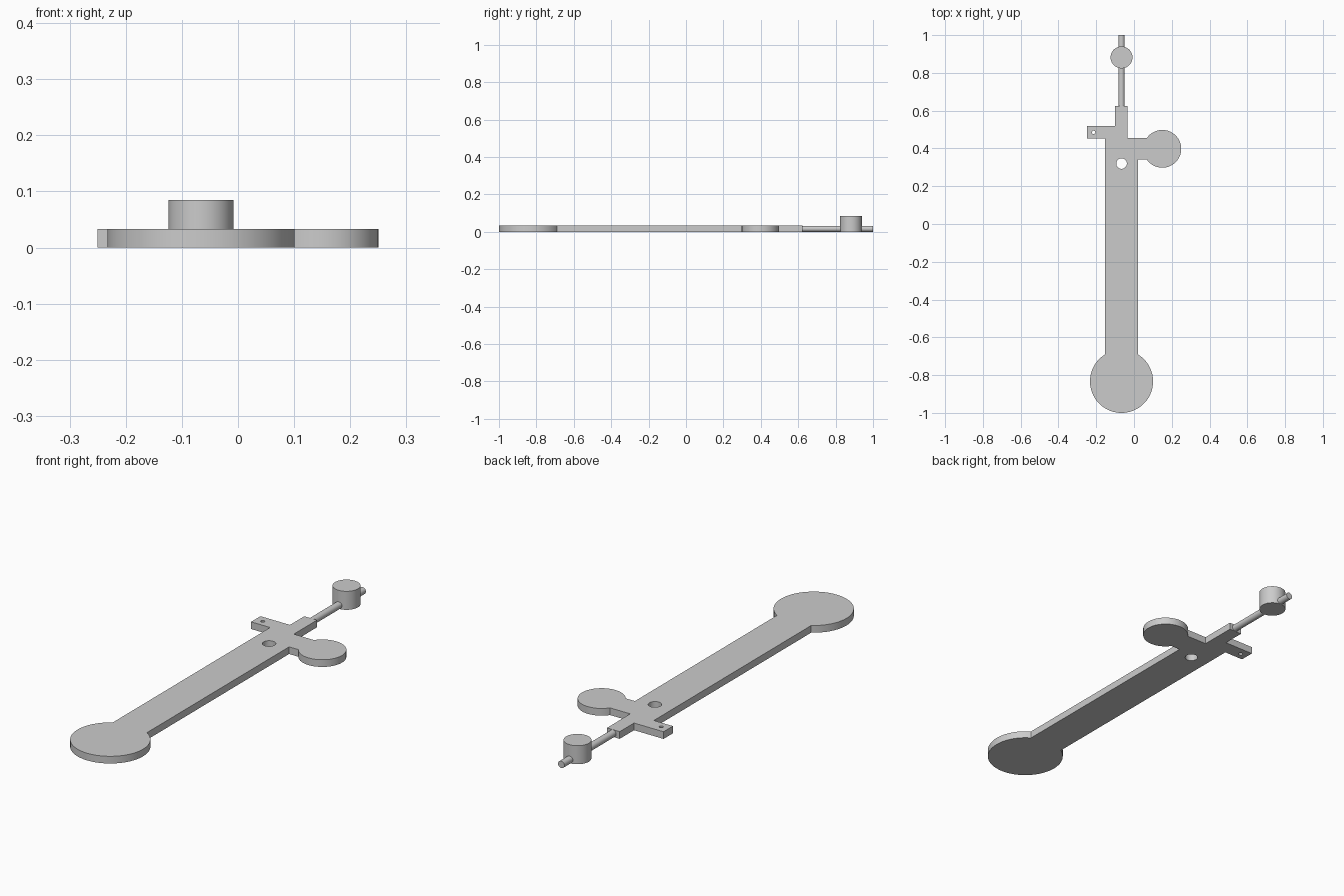
import bpy, bmesh
from math import sin, cos, asin, pi
from mathutils import Vector, Matrix

cube = bpy.data.objects.get("Cube")
if cube:
    bpy.data.objects.remove(cube, do_unlink=True)

grey = bpy.data.materials.new("light grey")
grey.use_nodes = True
grey.diffuse_color = (0.6, 0.6, 0.6, 1)
grey.node_tree.nodes["Principled BSDF"].inputs["Base Color"].default_value = (0.6, 0.6, 0.6, 1)

AXIS = -0.066      # x of the long centre line
THICK = 0.033      # plate thickness


def arc(cx, cy, r, start, end, n=64):
    """Points along an arc, counter-clockwise."""
    return [(cx + r * cos(start + (end - start) * i / n),
             cy + r * sin(start + (end - start) * i / n)) for i in range(n + 1)]


def finish(obj):
    obj.data.materials.clear()
    obj.data.materials.append(grey)
    bpy.ops.object.select_all(action='DESELECT')
    obj.select_set(True)
    bpy.context.view_layer.objects.active = obj
    bpy.ops.object.shade_smooth_by_angle(angle=pi / 6)


def plate(name, loops, height):
    """Extrude an outline (first loop) with holes (other loops) up from z = 0."""
    curve = bpy.data.curves.new(name, 'CURVE')
    curve.dimensions = '2D'
    curve.fill_mode = 'BOTH'
    curve.extrude = height / 2
    for loop in loops:
        spline = curve.splines.new('POLY')
        spline.points.add(len(loop) - 1)
        for p, (x, y) in zip(spline.points, loop):
            p.co = (x, y, 0, 1)
        spline.use_cyclic_u = True
    obj = bpy.data.objects.new(name, curve)
    bpy.context.collection.objects.link(obj)
    bpy.ops.object.select_all(action='DESELECT')
    obj.select_set(True)
    bpy.context.view_layer.objects.active = obj
    bpy.ops.object.convert(target='MESH')
    obj = bpy.context.view_layer.objects.active
    bm = bmesh.new()
    bm.from_mesh(obj.data)
    bmesh.ops.translate(bm, verts=bm.verts, vec=(0, 0, height / 2))
    bmesh.ops.remove_doubles(bm, verts=bm.verts, dist=1e-5)
    bmesh.ops.recalc_face_normals(bm, faces=bm.faces)
    bm.to_mesh(obj.data)
    bm.free()
    finish(obj)


def cylinder(name, r, start, end):
    start, end = Vector(start), Vector(end)
    axis = end - start
    turn = axis.to_track_quat('Z', 'Y').to_matrix().to_4x4()
    bm = bmesh.new()
    bmesh.ops.create_cone(bm, cap_ends=True, segments=64, radius1=r, radius2=r,
                          depth=axis.length,
                          matrix=Matrix.Translation((start + end) / 2) @ turn)
    mesh = bpy.data.meshes.new(name)
    bm.to_mesh(mesh)
    bm.free()
    obj = bpy.data.objects.new(name, mesh)
    bpy.context.collection.objects.link(obj)
    finish(obj)


# Flat body: bar with round foot, round side paddle, neck and side tab
bar, foot_r = 0.087, 0.167
a = asin(bar / foot_r)
arm, paddle_r, paddle_y = 0.057, 0.10, 0.398
b = asin(arm / paddle_r)
outline = arc(AXIS, -1 + foot_r, foot_r, pi / 2 + a, 2.5 * pi - a)
outline += [(AXIS + bar, paddle_y - arm)]
outline += arc(0.15, paddle_y, paddle_r, b - pi, pi - b)
outline += [(-0.035, paddle_y + arm), (-0.035, 0.624), (-0.10, 0.624), (-0.10, 0.52),
            (-0.25, 0.52), (-0.25, 0.452), (AXIS - bar, 0.452)]
pivot_hole = arc(AXIS, 0.32, 0.028, 0, 2 * pi)[:-1]
tab_hole = arc(-0.214, 0.485, 0.009, 0, 2 * pi, 32)[:-1]
plate("body_plate", [outline, pivot_hole, tab_hole], THICK)

# Rod out of the neck, carrying an upright weight
cylinder("rod", 0.016, (AXIS, 0.60, THICK / 2), (AXIS, 1.0, THICK / 2))
cylinder("weight", 0.058, (AXIS, 0.882, 0), (AXIS, 0.882, 0.085))
